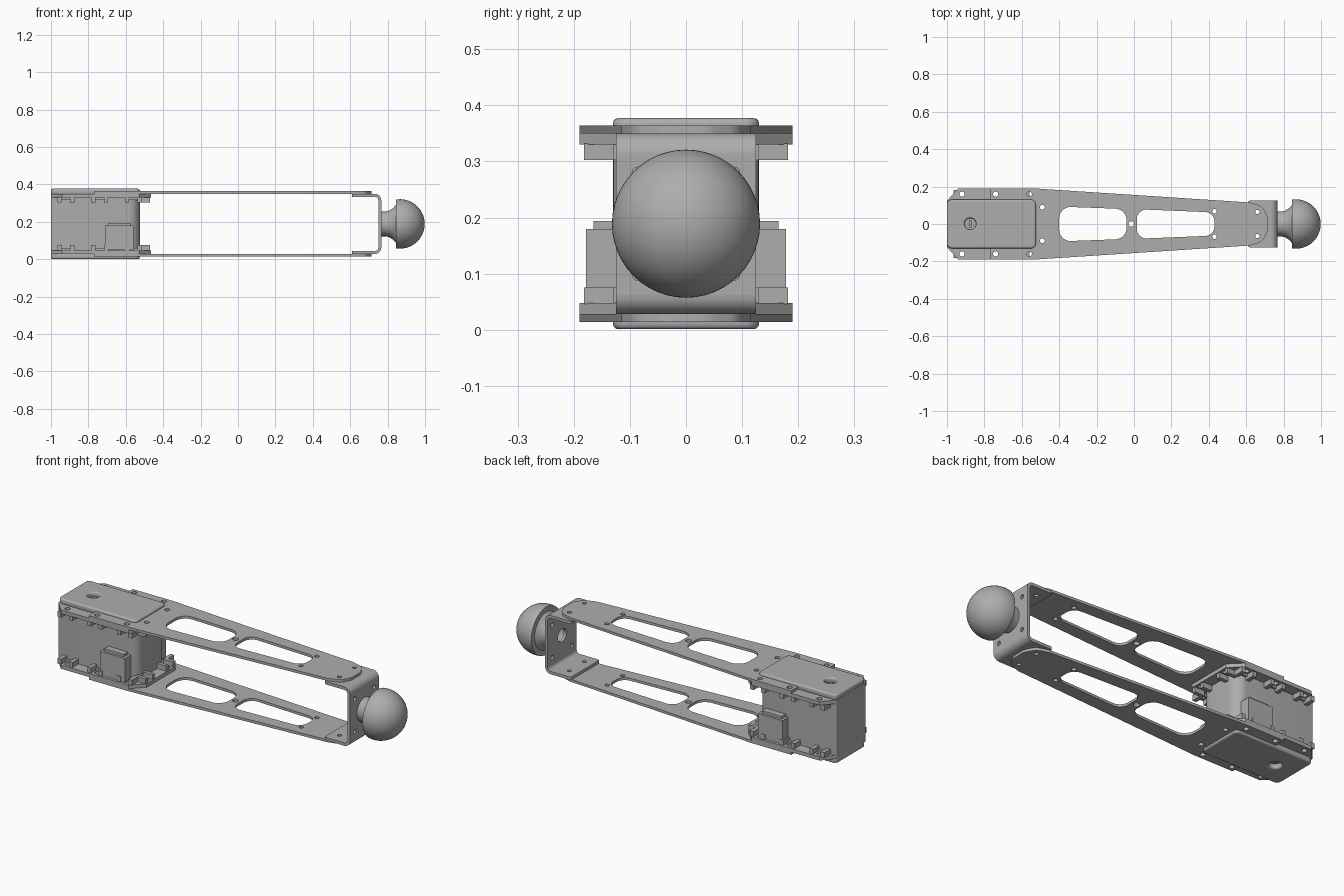
import bpy, math
from math import sin, cos, pi
from mathutils import Matrix, Vector

cube = bpy.data.objects.get("Cube")
if cube:
    bpy.data.objects.remove(cube, do_unlink=True)

grey = bpy.data.materials.new("satin_grey")
grey.use_nodes = True
COLOR = (0.42, 0.42, 0.42, 1)
grey.diffuse_color = COLOR
grey.node_tree.nodes["Principled BSDF"].inputs["Base Color"].default_value = COLOR

MID = 0.189                                  # height of the mirror plane
BENT = Matrix.Rotation(pi / 2, 4, 'X')       # draw in x/z, extrude along y
WALL = Matrix(((0, 0, 1, 0), (1, 0, 0, 0), (0, 1, 0, 0), (0, 0, 0, 1)))  # draw in y/z


def circle(x, y, r, n=20):
    return [(x + r * cos(2 * pi * i / n), y + r * sin(2 * pi * i / n)) for i in range(n)]


def rounded(corners, steps=6):
    """Outline from (x, y, radius) corners."""
    out = []
    for i, (x, y, r) in enumerate(corners):
        p = Vector((x, y))
        if r == 0:
            out.append((x, y))
            continue
        a = (Vector(corners[i - 1][:2]) - p).normalized()
        b = (Vector(corners[(i + 1) % len(corners)][:2]) - p).normalized()
        half = a.angle(b) / 2
        c = p + (a + b).normalized() * (r / sin(half))
        va, vb = p + a * (r / math.tan(half)) - c, p + b * (r / math.tan(half)) - c
        for k in range(steps + 1):
            t = k / steps
            v = (va * (1 - t) + vb * t).normalized() * r
            out.append(tuple(c + v))
    return out


def mirrored(half):
    """Close a half outline (x, y, r) across y = 0."""
    return rounded(half + [(x, -y, r) for x, y, r in reversed(half)])


def link(name, mesh, smooth=True):
    ob = bpy.data.objects.new(name, mesh)
    bpy.context.collection.objects.link(ob)
    mesh.materials.clear()
    mesh.materials.append(grey)
    bpy.ops.object.select_all(action='DESELECT')
    ob.select_set(True)
    bpy.context.view_layer.objects.active = ob
    if smooth:
        bpy.ops.object.shade_smooth_by_angle(angle=math.radians(35))
    return ob


def flat(name, loops, lo, hi, matrix=Matrix(), bevel=0):
    """Extrude an outline with holes between two levels."""
    cu = bpy.data.curves.new(name, 'CURVE')
    cu.dimensions, cu.fill_mode, cu.extrude = '2D', 'BOTH', (hi - lo) / 2 - bevel
    cu.bevel_depth, cu.bevel_resolution, cu.offset = bevel, 2, -bevel
    for loop in loops:
        s = cu.splines.new('POLY')
        s.points.add(len(loop) - 1)
        for pt, (x, y) in zip(s.points, loop):
            pt.co = (x, y, 0, 1)
        s.use_cyclic_u = True
    tmp = bpy.data.objects.new(name + "_curve", cu)
    bpy.context.collection.objects.link(tmp)
    dg = bpy.context.evaluated_depsgraph_get()
    mesh = bpy.data.meshes.new_from_object(tmp.evaluated_get(dg))
    bpy.data.objects.remove(tmp, do_unlink=True)
    mesh.transform(matrix @ Matrix.Translation((0, 0, (lo + hi) / 2)))
    return link(name, mesh)


def box(name, x0, x1, y0, y1, z0, z1):
    return flat(name, [[(x0, y0), (x1, y0), (x1, y1), (x0, y1)]], z0, z1)


def stacked(name, loops, lo, hi, bevel=0):
    """Same part at the top and mirrored at the bottom."""
    flat("upper_" + name, loops, lo, hi, bevel=bevel)
    flat("lower_" + name, loops, 2 * MID - hi, 2 * MID - lo, bevel=bevel)


# Arm plates with two windows and screw holes
SCREWS = (-0.92, -0.74, -0.56)
screw_holes = [circle(x, s * 0.16, 0.014) for x in SCREWS for s in (1, -1)]
front_holes = [circle(-0.49, s * 0.09, 0.013) for s in (1, -1)]
tip_holes = [circle(0.66, s * 0.065, 0.011) for s in (1, -1)]
plate = mirrored([(-0.77, 0.13, 0), (-0.77, 0.19, 0), (-0.53, 0.19, 0),
                  (0.62, 0.115, 0.03), (0.685, 0.095, 0.05), (0.715, 0.04, 0.06)])
windows = [mirrored([(-0.4, 0.093, 0.06), (-0.04, 0.08, 0.06)]),
           mirrored([(0.015, 0.079, 0.05), (0.43, 0.062, 0.05)])]
stacked("arm_plate", [plate] + windows + screw_holes[2:] + front_holes + tip_holes
        + [circle(-0.015, 0, 0.015)]
        + [circle(0.43, s * 0.068, 0.012) for s in (1, -1)], 0.35, 0.364)

# Motor housing, end caps and screw flanges
shaft_hole = circle(-0.875, 0, 0.031)
flat("motor_body", [mirrored([(-1, 0.13, 0.008), (-0.525, 0.13, 0.06)]), shaft_hole],
     0.028, 0.35)
stacked("motor_cap", [mirrored([(-1, 0.13, 0.025), (-0.525, 0.13, 0.025)]), shaft_hole],
        0.345, 0.377, bevel=0.009)
box("shaft_key", -0.882, -0.868, -0.02, 0.02, 0.02, 0.36)
flange = mirrored([(-0.995, 0.13, 0), (-0.94, 0.19, 0), (-0.53, 0.19, 0), (-0.465, 0.125, 0)])
stacked("motor_flange", [flange] + screw_holes + front_holes, 0.33, 0.35)

# Nut pockets around each flange screw
for i, x in enumerate(SCREWS):
    for side in (1, -1):
        for d in (-0.034, 0.034):
            w = 0.011
            y0, y1 = sorted((side * 0.13, side * 0.182))
            stacked(f"nut_rib_{i}", [[(x + d - w, y0), (x + d + w, y0),
                                      (x + d + w, y1), (x + d - w, y1)]], 0.303, 0.332)
        y0, y1 = sorted((side * 0.13, side * 0.142))
        stacked(f"nut_wall_{i}", [[(x - 0.03, y0), (x + 0.03, y0),
                                   (x + 0.03, y1), (x - 0.03, y1)]], 0.318, 0.332)
for s in (1, -1):
    for y in (0.06, 0.12):
        stacked("front_nut_rib", [[(-0.53, s * y - 0.01), (-0.47, s * y - 0.01),
                                   (-0.47, s * y + 0.01), (-0.53, s * y + 0.01)]], 0.303, 0.332)

# Cable sockets on both sides
for name, s in (("left", 1), ("right", -1)):
    y0, y1 = sorted((s * 0.12, s * 0.178))
    box(name + "_socket", -0.71, -0.56, y0, y1, 0.05, 0.18)
    y0, y1 = sorted((s * 0.12, s * 0.165))
    box(name + "_socket_lip", -0.695, -0.575, y0, y1, 0.18, 0.194)

# Bent end bracket: two tabs, two rounded bends and a drilled wall
T, R, X = 0.016, 0.035, 0.766
stacked("bracket_tab", [rounded([(0.61, -0.125, 0.01), (X - R, -0.125, 0),
                                 (X - R, 0.125, 0), (0.61, 0.125, 0.01)])] + tip_holes,
        0.35 - T, 0.35)
for name, s in (("upper", 1), ("lower", -1)):
    arc = [(r, i * pi / 16) for r, order in ((R, range(9)), (R - T, range(8, -1, -1)))
           for i in order]
    bend = [(X - R + r * cos(a), MID + s * (0.35 - R - MID + r * sin(a))) for r, a in arc]
    flat(name + "_bracket_bend", [bend], -0.125, 0.125, BENT)
h = 0.35 - R - MID
wall = [(-0.125, MID - h), (0.125, MID - h), (0.125, MID + h), (-0.125, MID + h)]
wall_holes = [circle(sy * 0.085, MID + sz * 0.09, 0.011) for sy in (1, -1) for sz in (1, -1)]
flat("bracket_wall", [wall, circle(0, MID, 0.036)] + wall_holes, X - T, X, WALL)

# Ball foot with flared neck, turned around the x axis
C, BALL, N = 0.866, 0.132, 48
profile = [(X - 0.004, 0.036), (X - 0.004, 0.066), (0.79, 0.066), (0.81, 0.072),
           (0.828, 0.084), (0.845, 0.102), (0.845, 0.128)]
start = math.acos(-0.021 / BALL)
profile += [(C + BALL * cos(start * (1 - k / 20)), BALL * sin(start * (1 - k / 20)))
            for k in range(20)]
profile.append((C + BALL, 0.0005))
verts = [(x, r * cos(2 * pi * j / N), MID + r * sin(2 * pi * j / N))
         for x, r in profile for j in range(N)]
faces = [(i * N + j, (i + 1) * N + j, (i + 1) * N + (j + 1) % N, i * N + (j + 1) % N)
         for i in range(len(profile) - 1) for j in range(N)]
faces.append([(len(profile) - 1) * N + j for j in range(N)])
foot = bpy.data.meshes.new("ball_foot")
foot.from_pydata(verts, [], faces)
foot.flip_normals()
link("ball_foot", foot)
